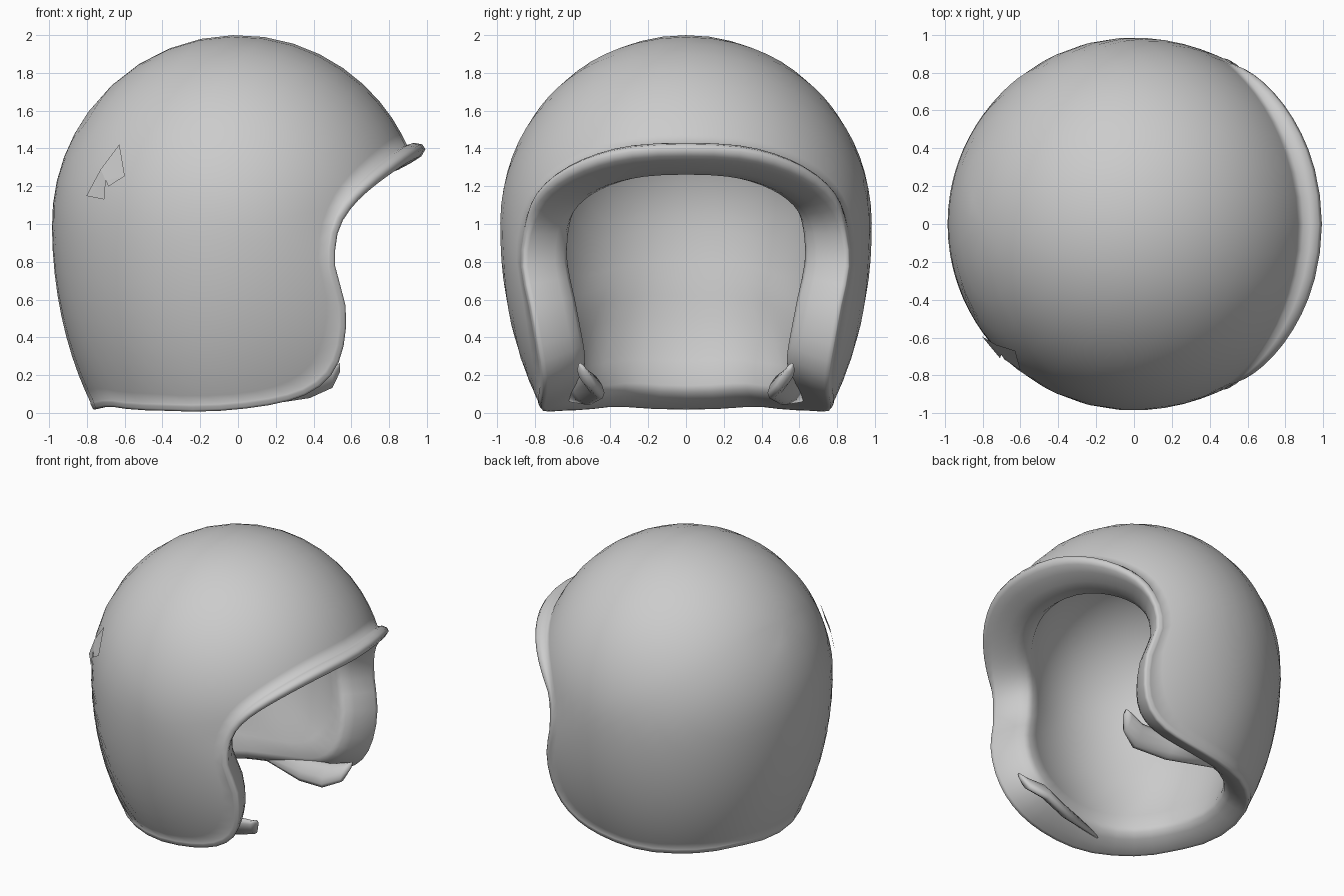
import bpy, bmesh, math
from mathutils import Vector

cube = bpy.data.objects.get("Cube")
if cube:
    bpy.data.objects.remove(cube)

CENTRE = Vector((0, 0, 1))
POLE = Vector((-0.8, 0, 0.6))
WIDE = 0.985
INNER = 0.74

grey = bpy.data.materials.new("shell_grey")
grey.use_nodes = True
grey.diffuse_color = (0.6, 0.6, 0.6, 1)
grey.node_tree.nodes["Principled BSDF"].inputs["Base Color"].default_value = (0.6, 0.6, 0.6, 1)


def finish(name, bm, smooth=True):
    mesh = bpy.data.meshes.new(name)
    bm.to_mesh(mesh)
    bm.free()
    mesh.materials.append(grey)
    for p in mesh.polygons:
        p.use_smooth = smooth
    ob = bpy.data.objects.new(name, mesh)
    bpy.context.collection.objects.link(ob)
    return ob


def axes(d):
    """Half sizes of the outer surface: round above, longer below, fuller at the cheeks."""
    rx = WIDE + (0.45 * max(0, -d.z) if d.x > 0 else 0)
    return rx, WIDE, (1.0 if d.z > 0 else 1.55)


def reach(d):
    return 1 / math.sqrt(sum((c / r) ** 2 for c, r in zip(d, axes(d))))


def clamp(v):
    return min(1, max(0, v))


def side_y(x, z):
    """Half width of the outer surface at x and z."""
    lo, hi = 0, 1.1
    for _ in range(24):
        mid = (lo + hi) / 2
        o = Vector((x, mid, z - 1))
        if o.length < reach(o.normalized()):
            lo = mid
        else:
            hi = mid
    return lo


def catmull(a, b, c, d, t):
    return 0.5 * (2 * b + (c - a) * t + (2 * a - 5 * b + 4 * c - d) * t * t
                  + (3 * b - a - 3 * c + d) * t ** 3)


def skin(bm, rings):
    n = len(rings[0])
    for r0, r1 in zip(rings, rings[1:]):
        for i in range(n):
            j = (i + 1) % n
            bm.faces.new((r0[i], r1[i], r1[j], r0[j]))


# Edge of the opening: brow, cheek, then along the bottom to the back (x, z)
edge = [(0.9, 1.42), (0.86, 1.405), (0.8, 1.365), (0.72, 1.3), (0.63, 1.215),
        (0.55, 1.11), (0.49, 0.96), (0.475, 0.77), (0.53, 0.56), (0.52, 0.36),
        (0.46, 0.22), (0.34, 0.13), (0.16, 0.08), (-0.1, 0.05), (-0.38, 0.05),
        (-0.6, 0.06), (-0.72, 0.07), (-0.77, 0.07)]
half = [Vector((x, side_y(x, z), z)) for x, z in edge]
half[0].y = half[-1].y = 0
loop = half + [Vector((p.x, -p.y, p.z)) for p in half[-2:0:-1]]
count = len(loop)
dirs = []
for i in range(count):
    for t in (0, 0.5):
        p = catmull(loop[i - 1], loop[i], loop[(i + 1) % count], loop[(i + 2) % count], t)
        dirs.append((p - CENTRE).normalized())
rim = [CENTRE + d * reach(d) for d in dirs]
N = len(rim)

bm = bmesh.new()
rings = []

# Outer dome, from the pole out to the edge
STEPS = 14
for s in range(1, STEPS + 1):
    ring = []
    for d in dirs:
        v = POLE.slerp(d, 1 - (1 - s / STEPS) ** 1.3)
        ring.append(bm.verts.new(CENTRE + v * reach(v)))
    rings.append(ring)

# Rolled lip and padded lining, swept around the edge (outward, toward opening)
lip = [(0.04, 0.005), (0.075, 0.03), (0.08, 0.06), (0.045, 0.085)]
lining = [(-0.02, 0.095), (-0.1, 0.1), (-0.18, 0.09), (-0.24, 0.06), (-0.27, 0.0)]
frames = []
for i, p in enumerate(rim):
    o = p - CENTRE
    nrm = Vector([c / r ** 2 for c, r in zip(o, axes(dirs[i]))]).normalized()
    tan = (rim[(i + 1) % N] - rim[i - 1]).normalized()
    brow = clamp((p.z - 1) / 0.4)
    flare = 0.05 + 0.95 * brow
    depth = 0.75 + 0.25 * clamp((p.x + 0.4) / 0.8)
    frames.append((p, nrm, tan.cross(nrm).normalized() * (0.5 + 0.5 * brow), flare, depth))
for a, b in lip:
    rings.append([bm.verts.new(p + n * a * f + o * b) for p, n, o, f, d in frames])
for a, b in lining:
    rings.append([bm.verts.new(p + n * a * d + o * b) for p, n, o, f, d in frames])

# Inner dome, from the lining back to the pole
ends = [v.co - CENTRE for v in rings[-1]]
for s in range(1, STEPS):
    t = s / STEPS
    ring = []
    for e in ends:
        d = e.normalized()
        v = d.slerp(POLE, t)
        start = e.length / reach(d)
        f = start + (INNER - start) * min(1, t * 3)
        ring.append(bm.verts.new(CENTRE + v * reach(v) * f))
    rings.append(ring)
skin(bm, rings)

# Close both poles
for ring, f in ((rings[0], 1), (rings[-1], INNER)):
    tip = bm.verts.new(CENTRE + POLE * reach(POLE) * f)
    for i in range(N):
        bm.faces.new((tip, ring[i], ring[(i + 1) % N]))
bmesh.ops.recalc_face_normals(bm, faces=bm.faces)
finish("helmet_shell", bm)

# Tapered strap pads along the lower inside of each cheek (x, y, z, radius)
pad = [(0.54, 0.55, 0.24, 0.025), (0.5, 0.53, 0.19, 0.06), (0.38, 0.49, 0.15, 0.075),
       (0.15, 0.55, 0.11, 0.07), (-0.25, 0.64, 0.08, 0.02)]
for side, name in ((1, "left_strap_pad"), (-1, "right_strap_pad")):
    bm = bmesh.new()
    rings = []
    for x, y, z, r in pad:
        ring = []
        for i in range(10):
            a = math.tau * i / 10
            u, w = math.cos(a) * r * 0.6, math.sin(a) * r
            ring.append(bm.verts.new((x, side * (y + u + 0.5 * w), z + w)))
        rings.append(ring)
    skin(bm, rings)
    bm.faces.new(rings[0])
    bm.faces.new(rings[-1])
    bmesh.ops.recalc_face_normals(bm, faces=bm.faces)
    finish(name, bm)

# Small loose plate on the rear of the right side
bm = bmesh.new()
outline = [(-0.61, -0.65, 1.41), (-0.59, -0.76, 1.25), (-0.69, -0.72, 1.2),
           (-0.71, -0.71, 1.13), (-0.81, -0.6, 1.15), (-0.73, -0.64, 1.29)]
verts = [bm.verts.new(CENTRE + (Vector(c) - CENTRE).normalized() * 1.01) for c in outline]
hub = bm.verts.new(CENTRE + Vector((-0.7, -0.69, 0.23)).normalized() * 1.01)
for i in (0, 1, 3, 4, 5):
    bm.faces.new((hub, verts[(i + 1) % 6], verts[i]))
finish("side_plate", bm, smooth=False)
